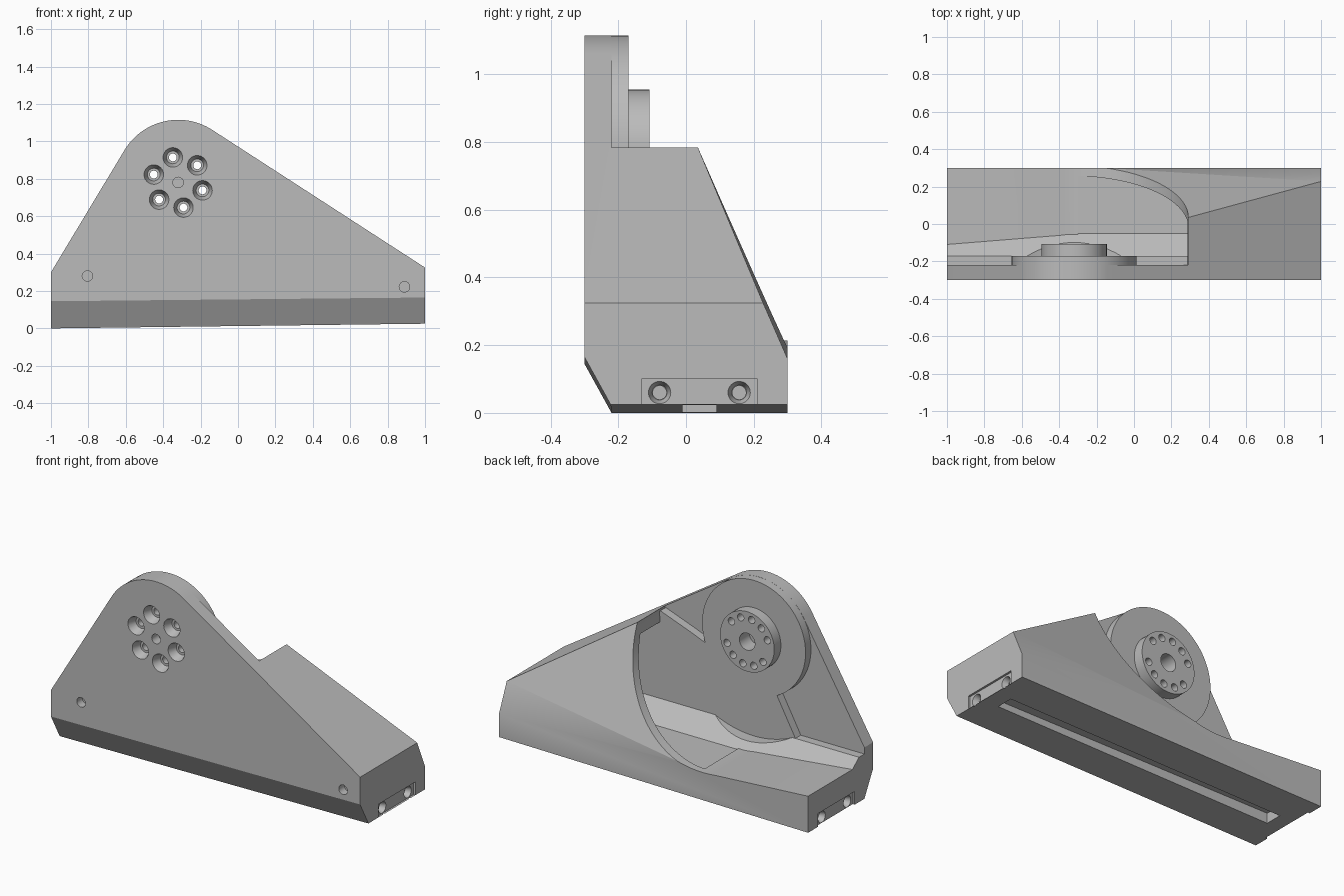
import bpy, bmesh, math
from mathutils import Vector

cube = bpy.data.objects.get("Cube")
if cube:
    bpy.data.objects.remove(cube, do_unlink=True)

grey = bpy.data.materials.new("satin grey")
grey.use_nodes = True
grey.diffuse_color = (0.5, 0.5, 0.5, 1)
grey.node_tree.nodes["Principled BSDF"].inputs["Base Color"].default_value = (0.5, 0.5, 0.5, 1)

HX, HZ, HUB_R = -0.32, 0.78, 0.335      # pivot axis and rounded head


def finish(name, bm):
    bmesh.ops.recalc_face_normals(bm, faces=bm.faces)
    mesh = bpy.data.meshes.new(name)
    bm.to_mesh(mesh)
    bm.free()
    mesh.materials.append(grey)
    obj = bpy.data.objects.new(name, mesh)
    bpy.context.collection.objects.link(obj)
    return obj


def arc(r, a0, a1, n=32):
    angles = [math.radians(a0 + (a1 - a0) * i / n) for i in range(n + 1)]
    return [(HX + r * math.cos(a), HZ + r * math.sin(a)) for a in angles]


def prism(name, profile, lo, hi, axis="y", planes=()):
    """Extrude a flat outline along an axis, then trim it with planes."""
    bm = bmesh.new()
    place = (lambda p: (p[0], lo, p[1])) if axis == "y" else (lambda p: (lo, p[0], p[1]))
    face = bm.faces.new([bm.verts.new(place(p)) for p in profile])
    out = bmesh.ops.extrude_face_region(bm, geom=[face])
    step = Vector((0, hi - lo, 0)) if axis == "y" else Vector((hi - lo, 0, 0))
    bmesh.ops.translate(bm, vec=step, verts=[v for v in out["geom"] if isinstance(v, bmesh.types.BMVert)])
    for co, no in planes:
        cut = bmesh.ops.bisect_plane(bm, geom=bm.verts[:] + bm.edges[:] + bm.faces[:],
                                     plane_co=co, plane_no=no, clear_outer=True)
        edges = [e for e in cut["geom_cut"] if isinstance(e, bmesh.types.BMEdge)]
        bmesh.ops.holes_fill(bm, edges=[e for e in edges if e.is_boundary], sides=0)
    return finish(name, bm)


def rod(name, p0, p1, r0, r1=None, sides=48):
    p0, p1 = Vector(p0), Vector(p1)
    bm = bmesh.new()
    bmesh.ops.create_cone(bm, cap_ends=True, segments=sides, radius1=r0,
                          radius2=r0 if r1 is None else r1, depth=(p1 - p0).length)
    turn = (p1 - p0).to_track_quat("Z", "Y").to_matrix()
    bmesh.ops.rotate(bm, verts=bm.verts, matrix=turn)
    bmesh.ops.translate(bm, verts=bm.verts, vec=(p0 + p1) / 2)
    return finish(name, bm)


def combine(target, other, operation):
    mod = target.modifiers.new("shape", "BOOLEAN")
    mod.operation, mod.solver, mod.object = operation, "EXACT", other
    bpy.context.view_layer.objects.active = target
    bpy.ops.object.modifier_apply(modifier=mod.name)
    bpy.data.objects.remove(other, do_unlink=True)


# Sloping back plane and lower front bevel
p = Vector((0.29, 0.037, 0.78))
slope = (Vector((1, 0.3, 0.16)) - p).cross(Vector((-1, 0.3, 0.215)) - p).normalized()
if slope.y < 0:
    slope.negate()
b = Vector((-1, -0.3, 0.145))
bevel = (Vector((1, -0.3, 0.165)) - b).cross(Vector((-1, -0.22, 0)) - b).normalized()
if bevel.y > 0:
    bevel.negate()

# Main housing
outline = [(-1, 0), (1, 0.025), (1, 0.325)] + arc(HUB_R, 57, 149) + [(-1, 0.30)]
body = prism("housing", outline, -0.3, 0.3, planes=[(p, slope), (b, bevel)])

# Large swing opening, running out to the low end
opening = [(-1.1, 0.22)] + arc(0.61, 263, 360, 64) + [(0.29, 1.5), (-1.1, 1.5)]
combine(body, prism("opening", opening, -0.22, 0.5), "DIFFERENCE")

# Hollow behind the back wall
hollow = [(-0.3, 0.166), (0.85, 0.166), (0.85, 0.35), (0.2, 0.765), (-0.3, 0.765)]
combine(body, prism("hollow", hollow, -0.22, 0.26, planes=[(p - slope * 0.05, slope)]), "DIFFERENCE")

# Raised inner panel and round pad
panel = [(-0.61, 0.15), (-0.59, 0.26), (-0.47, 0.48), (0.08, 0.7), (0.285, 0.775), (0.88, 0.37), (0.88, 0.15)]
combine(body, prism("inner_panel", panel, -0.25, -0.17), "UNION")
combine(body, rod("round_pad", (HX, -0.25, HZ), (HX, -0.17, HZ), HUB_R - 0.0005, sides=96), "UNION")

# Sloped floor fillet, relieved by the swing circle
fillet = prism("floor_fillet", [(-0.26, 0.1), (0.02, 0.1), (-0.05, 0.166), (-0.17, 0.262), (-0.26, 0.262)],
               -1, 0.88, axis="x")
combine(fillet, rod("relief", (HX, -0.17, HZ), (HX, 0.3, HZ), 0.575, sides=96), "DIFFERENCE")
combine(body, fillet, "UNION")

# Hub with centre bore
combine(body, rod("hub", (HX, -0.2, HZ), (HX, -0.108, HZ), 0.175, sides=64), "UNION")
combine(body, rod("bore", (HX, -0.2, HZ), (HX, 0, HZ), 0.05), "DIFFERENCE")
combine(body, rod("centre_hole", (HX, -0.4, HZ), (HX, -0.24, HZ), 0.028), "DIFFERENCE")

# Ring of countersunk through holes, with blind holes between some
for i in range(6):
    a = math.radians(-18 + 60 * i)
    x, z = HX + 0.137 * math.cos(a), HZ + 0.137 * math.sin(a)
    combine(body, rod("through_hole", (x, -0.4, z), (x, 0, z), 0.021, sides=24), "DIFFERENCE")
    combine(body, rod("countersink", (x, -0.31, z), (x, -0.25, z), 0.056, 0.034, 32), "DIFFERENCE")
    if i % 3:
        a += math.radians(30)
        x, z = HX + 0.137 * math.cos(a), HZ + 0.137 * math.sin(a)
        combine(body, rod("blind_hole", (x, -0.16, z), (x, 0, z), 0.021, sides=24), "DIFFERENCE")

# Dowel holes in the front
for x, z in ((-0.805, 0.28), (0.89, 0.222)):
    combine(body, rod("dowel_hole", (x, -0.4, z), (x, -0.25, z), 0.028, sides=32), "DIFFERENCE")

# End pockets with countersunk screw holes
for s, z in ((-1, 0.035), (1, 0.06)):
    rect = [(-0.13, z - 0.035), (0.21, z - 0.035), (0.21, z + 0.042), (-0.13, z + 0.042)]
    combine(body, prism("end_pocket", rect, s * 0.988, s * 1.1, axis="x"), "DIFFERENCE")
    for y in (-0.078, 0.157):
        combine(body, rod("screw_sink", (s, y, z), (s * 0.955, y, z), 0.037, 0.022, 32), "DIFFERENCE")
        combine(body, rod("screw_hole", (s, y, z), (s * 0.91, y, z), 0.02, sides=24), "DIFFERENCE")

# Long groove under the base
groove = [(-0.01, -0.1), (0.09, -0.1), (0.09, 0.06), (-0.01, 0.06)]
combine(body, prism("groove", groove, -0.9, 0.9, axis="x"), "DIFFERENCE")

bpy.ops.object.select_all(action="DESELECT")
body.select_set(True)
bpy.context.view_layer.objects.active = body
bpy.ops.object.shade_smooth_by_angle(angle=math.radians(25))
